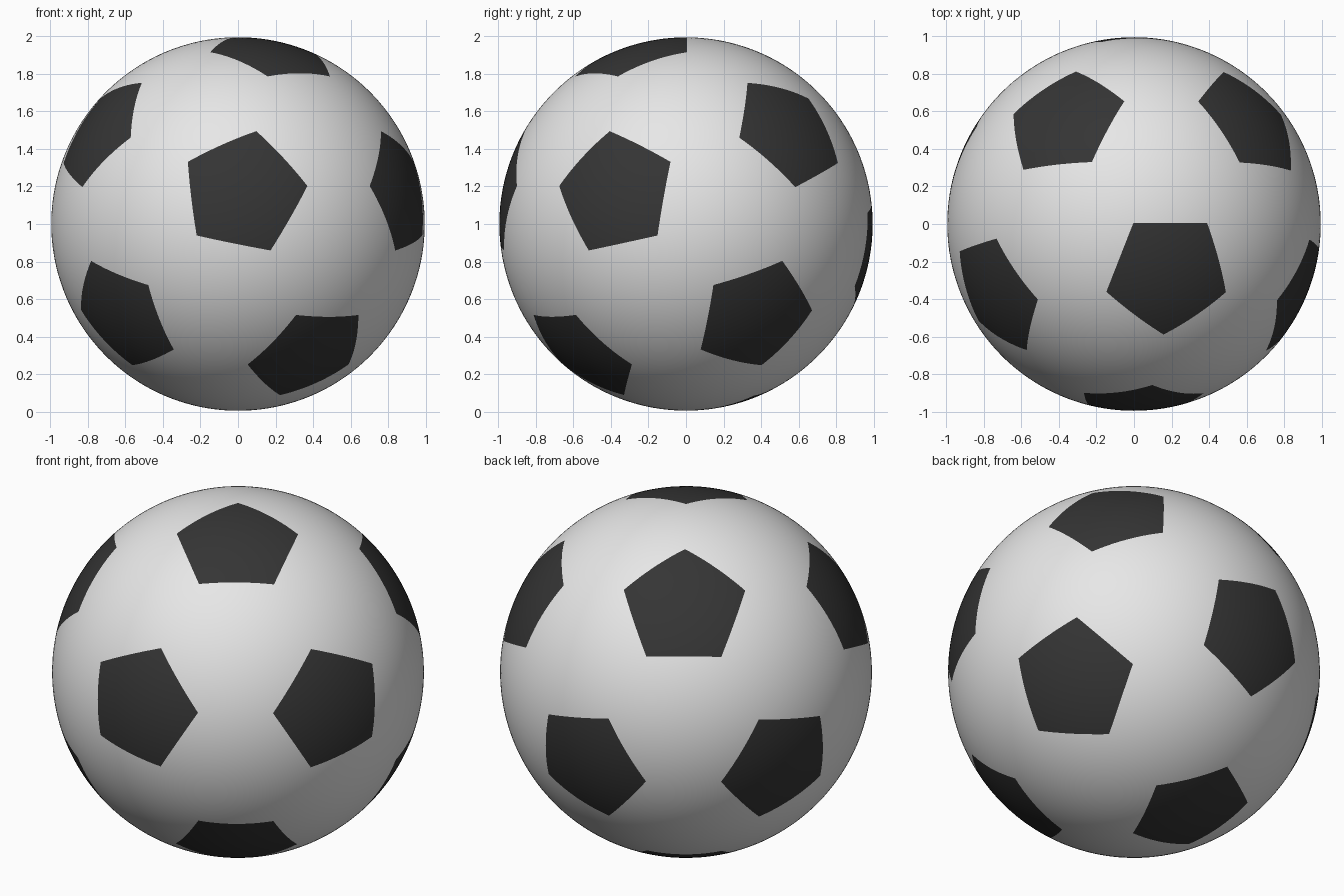
import bpy
import bmesh
from math import radians, sqrt
from mathutils import Matrix, Vector

RADIUS = 0.995

if "Cube" in bpy.data.objects:
    bpy.data.objects.remove(bpy.data.objects["Cube"])


def make_material(name, value, roughness=0.6):
    mat = bpy.data.materials.new(name)
    mat.use_nodes = True
    colour = (value, value, value, 1)
    mat.diffuse_color = colour
    shader = mat.node_tree.nodes["Principled BSDF"]
    shader.inputs["Base Color"].default_value = colour
    shader.inputs["Roughness"].default_value = roughness
    return mat


# Icosahedron from three golden rectangles
phi = (1 + sqrt(5)) / 2
bm = bmesh.new()
for a in (-1, 1):
    for b in (-phi, phi):
        for corner in ((0, a, b), (a, b, 0), (b, 0, a)):
            bm.verts.new(corner)
bmesh.ops.convex_hull(bm, input=bm.verts[:])

# Cut the corners off at a third of each edge: 12 pentagons, 20 hexagons
bmesh.ops.bevel(bm, geom=bm.verts[:], offset=100 / 3, offset_type='PERCENT',
                segments=1, profile=0.5, affect='VERTICES')
for face in bm.faces:
    face.material_index = 1 if len(face.verts) == 5 else 0

# Fill the panels with a fine mesh and round it onto the sphere
bmesh.ops.poke(bm, faces=bm.faces[:])
bmesh.ops.subdivide_edges(bm, edges=bm.edges[:], cuts=9, use_grid_fill=True)
for vert in bm.verts:
    vert.co = vert.co.normalized() * RADIUS

# Turn the panels to their resting pose and stand the ball on the ground
pose = Matrix.Rotation(radians(34.2), 4, 'Z') @ Matrix.Rotation(radians(-12), 4, 'X')
bm.transform(Matrix.Translation(Vector((0, 0, 1))) @ pose)
bmesh.ops.recalc_face_normals(bm, faces=bm.faces[:])
for face in bm.faces:
    face.smooth = True

mesh = bpy.data.meshes.new("ball")
bm.to_mesh(mesh)
bm.free()
mesh.materials.append(make_material("white_panels", 0.8))
mesh.materials.append(make_material("black_panels", 0.035))
ball = bpy.data.objects.new("ball", mesh)
bpy.context.scene.collection.objects.link(ball)
